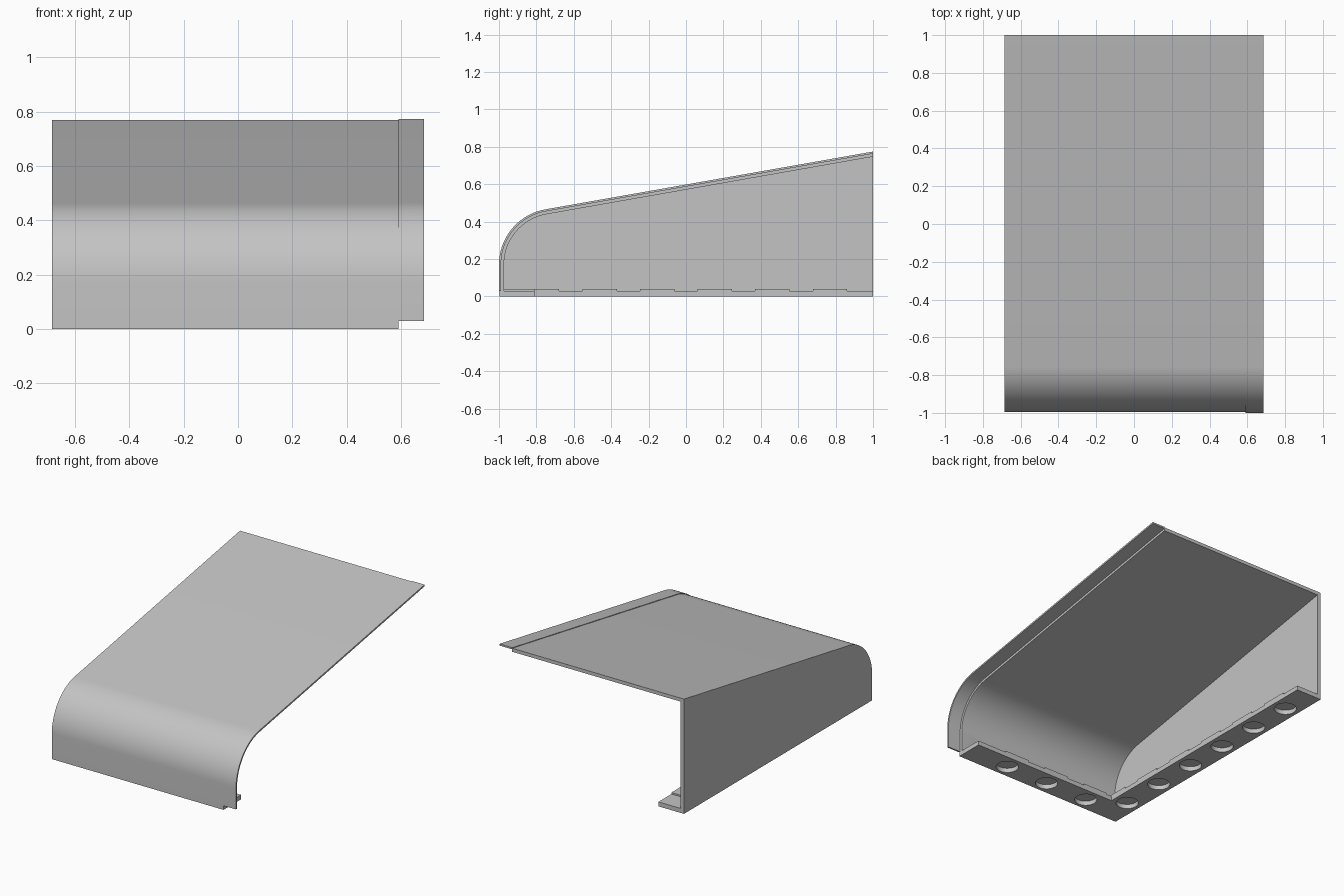
import bpy, bmesh, math
from mathutils import Vector, Matrix

cube = bpy.data.objects.get("Cube")
if cube:
    bpy.data.objects.remove(cube, do_unlink=True)

LEFT, EDGE, RIGHT = -0.685, 0.59, 0.685   # wall side, body end, lip end
FLANGE_W, FLANGE_H = 0.19, 0.03
WALL = 0.025
STEP = 0.004                              # body sits slightly inside the lip
SLOPE = math.radians(10)

grey = bpy.data.materials.new("light_grey")
grey.use_nodes = True
grey.diffuse_color = (0.55, 0.55, 0.55, 1)
grey.node_tree.nodes["Principled BSDF"].inputs["Base Color"].default_value = (0.55, 0.55, 0.55, 1)


def new_object(name, bm):
    bmesh.ops.recalc_face_normals(bm, faces=bm.faces)
    mesh = bpy.data.meshes.new(name)
    bm.to_mesh(mesh)
    bm.free()
    mesh.materials.append(grey)
    ob = bpy.data.objects.new(name, mesh)
    bpy.context.collection.objects.link(ob)
    return ob


def outline(inset, base, back=1.0, segments=24):
    """Side outline (y, z): upright front, rounded brow, rising roof."""
    radius, cy, cz = 0.3 - inset, -0.7, 0.17
    pts = [(cy - radius, base)]
    for i in range(segments + 1):
        a = math.pi - (math.pi / 2 - SLOPE) * i / segments
        pts.append((cy + radius * math.cos(a), cz + radius * math.sin(a)))
    # exact tangent point of the roof
    y, z = pts[-1]
    pts.append((back, z + (back - y) * math.tan(SLOPE)))
    return pts


def prism(name, pts, x0, x1):
    bm = bmesh.new()
    face = bm.faces.new([bm.verts.new((x0, y, z)) for y, z in pts])
    ext = bmesh.ops.extrude_face_region(bm, geom=[face])
    verts = [g for g in ext["geom"] if isinstance(g, bmesh.types.BMVert)]
    bmesh.ops.translate(bm, verts=verts, vec=(x1 - x0, 0, 0))
    return new_object(name, bm)


def box(name, lo, hi):
    lo, hi = Vector(lo), Vector(hi)
    bm = bmesh.new()
    size = Matrix.Diagonal((*(hi - lo), 1))
    bmesh.ops.create_cube(bm, size=1, matrix=Matrix.Translation((lo + hi) / 2) @ size)
    return new_object(name, bm)


def cut(target, cutter):
    cutter.hide_render = True
    mod = target.modifiers.new("cut", 'BOOLEAN')
    mod.operation, mod.solver, mod.object = 'DIFFERENCE', 'EXACT', cutter
    bpy.context.view_layer.objects.active = target
    bpy.ops.object.modifier_apply(modifier=mod.name)
    bpy.data.objects.remove(cutter, do_unlink=True)


def smooth(ob):
    bpy.ops.object.select_all(action='DESELECT')
    ob.select_set(True)
    bpy.context.view_layer.objects.active = ob
    bpy.ops.object.shade_smooth_by_angle(angle=math.radians(25))


# Hollow cover with one side wall and an L-shaped bottom flange
body = prism("cover_body", outline(STEP, 0) + [(1, 0)], LEFT, EDGE)
cut(body, prism("cavity", outline(STEP + WALL - 0.002, FLANGE_H, 1.2) + [(1.2, FLANGE_H)],
                LEFT + WALL, 1))
cut(body, box("floor_opening", (LEFT + FLANGE_W, -1 + FLANGE_W, -0.1), (1, 1.2, 0.1)))

# Round sockets in the flange, along the side and along the front
side_spots = [(LEFT + FLANGE_W / 2, -0.77 + 0.308 * i) for i in range(6)]
front_spots = [(-0.365 + 0.32 * i, -1 + FLANGE_W / 2) for i in range(3)]
bm = bmesh.new()
for x, y in side_spots + front_spots:
    bmesh.ops.create_cone(bm, cap_ends=True, segments=32, radius1=0.07, radius2=0.07,
                          depth=0.2, matrix=Matrix.Translation((x, y, 0)))
cut(body, new_object("socket_cutter", bm))
smooth(body)

# Raised pads that close the sockets from above
HALF, TOP = 0.092, 0.04
for i, (x, y) in enumerate(side_spots):
    box(f"side_pad_{i + 1}", (LEFT + WALL, y - HALF, FLANGE_H), (LEFT + FLANGE_W, y + HALF, TOP))
for i, (x, y) in enumerate(front_spots):
    box(f"front_pad_{i + 1}", (x - HALF, -1 + WALL, FLANGE_H), (x + HALF, -1 + FLANGE_W, TOP))

# Thin overlapping lip on the open side
lip = prism("overlap_lip", outline(0, FLANGE_H) + outline(0.011, FLANGE_H)[::-1], EDGE, RIGHT)
smooth(lip)
